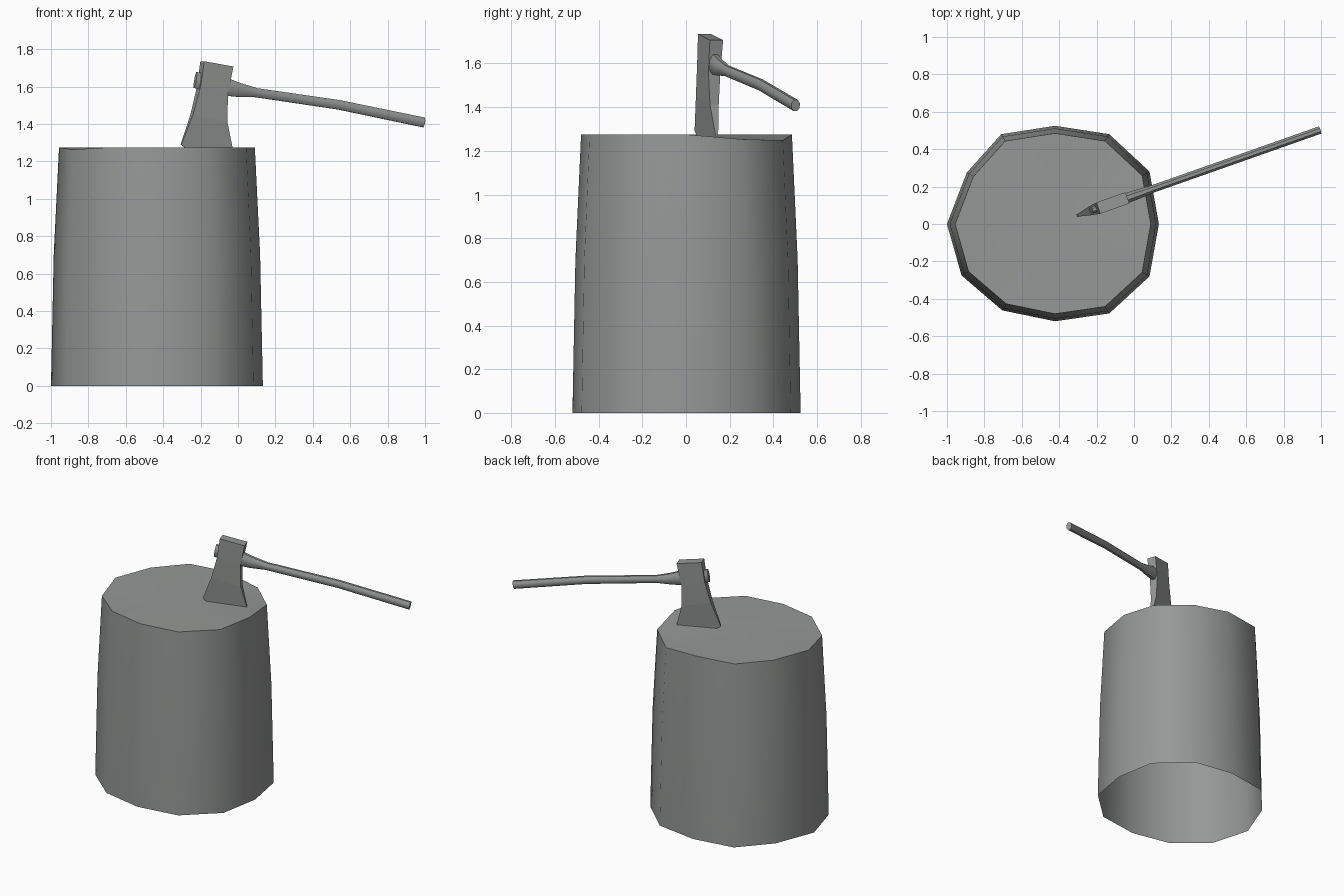
import bpy, bmesh, math
from mathutils import Matrix, Vector

cube = bpy.data.objects.get("Cube")
if cube:
    bpy.data.objects.remove(cube, do_unlink=True)

grey = bpy.data.materials.new("plain_grey")
grey.use_nodes = True
GREY = (0.30, 0.315, 0.305, 1)
grey.diffuse_color = GREY
grey.node_tree.nodes["Principled BSDF"].inputs["Base Color"].default_value = GREY


def loft(name, rings, start_cap, end_cap, smooth_angle, matrix=Matrix()):
    """Skin a list of closed rings and optionally cap the ends."""
    bm = bmesh.new()
    loops = [[bm.verts.new(p) for p in ring] for ring in rings]
    n = len(loops[0])
    for a, b in zip(loops, loops[1:]):
        for i in range(n):
            j = (i + 1) % n
            bm.faces.new((a[i], a[j], b[j], b[i]))
    if start_cap:
        bm.faces.new(loops[0][::-1])
    if end_cap == "fan":
        top = loops[-1]
        mid = bm.verts.new(sum((v.co for v in top), Vector()) / n)
        mid.co.z = max(v.co.z for v in top)
        for i in range(n):
            bm.faces.new((top[i], top[(i + 1) % n], mid))
    elif end_cap:
        bm.faces.new(loops[-1])
    bmesh.ops.recalc_face_normals(bm, faces=bm.faces)
    mesh = bpy.data.meshes.new(name)
    bm.to_mesh(mesh)
    bm.free()
    mesh.materials.append(grey)
    obj = bpy.data.objects.new(name, mesh)
    obj.matrix_world = matrix
    bpy.context.collection.objects.link(obj)
    bpy.ops.object.select_all(action="DESELECT")
    obj.select_set(True)
    bpy.context.view_layer.objects.active = obj
    if smooth_angle:
        bpy.ops.object.shade_smooth_by_angle(angle=math.radians(smooth_angle))
    return obj


# Stump: open-bottomed, twelve-sided, gently tapered, with a slightly uneven rim
CX = -0.432
outline = [(0.565, 0), (0.515, 0.28), (0.3, 0.48), (0.01, 0.525),
           (-0.278, 0.48), (-0.462, 0.275), (-0.568, 0), (-0.49, -0.275),
           (-0.272, -0.462), (0.01, -0.52), (0.3, -0.478), (0.515, -0.28)]
rim_dip = {1: 0.022, 2: 0.027, 7: 0.012}
stump = []
for height, scale in ((0, 1), (0.7, 0.974), (1.275, 0.924)):
    stump.append([(CX + x * scale, y * scale,
                   height - (rim_dip.get(i, 0) if height > 1 else 0))
                  for i, (x, y) in enumerate(outline)])
loft("stump", stump, False, "fan", 45)

# The axe is modelled along its own x axis, then turned into place
axe_place = Matrix.Translation((-0.12, 0.11, 0)) @ Matrix.Rotation(math.radians(19.4), 4, "Z")

# Axe head: (blade-side u, z), (back-side u, z), half thickness
sections = [((-0.12, 1.23), (0.098, 1.23), 0.002),
            ((-0.196, 1.29), (0.095, 1.27), 0.006),
            ((-0.135, 1.45), (0.06, 1.41), 0.021),
            ((-0.095, 1.6), (0.06, 1.56), 0.029),
            ((-0.075, 1.735), (0.09, 1.707), 0.032)]
head = [[(u0, -t, z0), (u1, -t, z1), (u1, t, z1), (u0, t, z0)]
        for (u0, z0), (u1, z1), t in sections]
loft("axe_head", head, True, True, 0, axe_place)

# Handle: (u, z, half width, half height), running through the head
stations = [(-0.115, 1.635, 0.018, 0.046), (0.06, 1.598, 0.03, 0.05),
            (0.13, 1.582, 0.029, 0.04), (0.23, 1.567, 0.022, 0.026),
            (0.7, 1.502, 0.022, 0.027), (1.18, 1.408, 0.022, 0.028)]
SIDES = 8
handle = []
for u, z, w, h in stations:
    ring = []
    for k in range(SIDES):
        a = math.tau * (k + 0.5) / SIDES
        rise = h * math.sin(a)
        ring.append((u + 0.18 * rise, w * math.cos(a), z + rise))
    handle.append(ring)
loft("axe_handle", handle, True, True, 50, axe_place)
